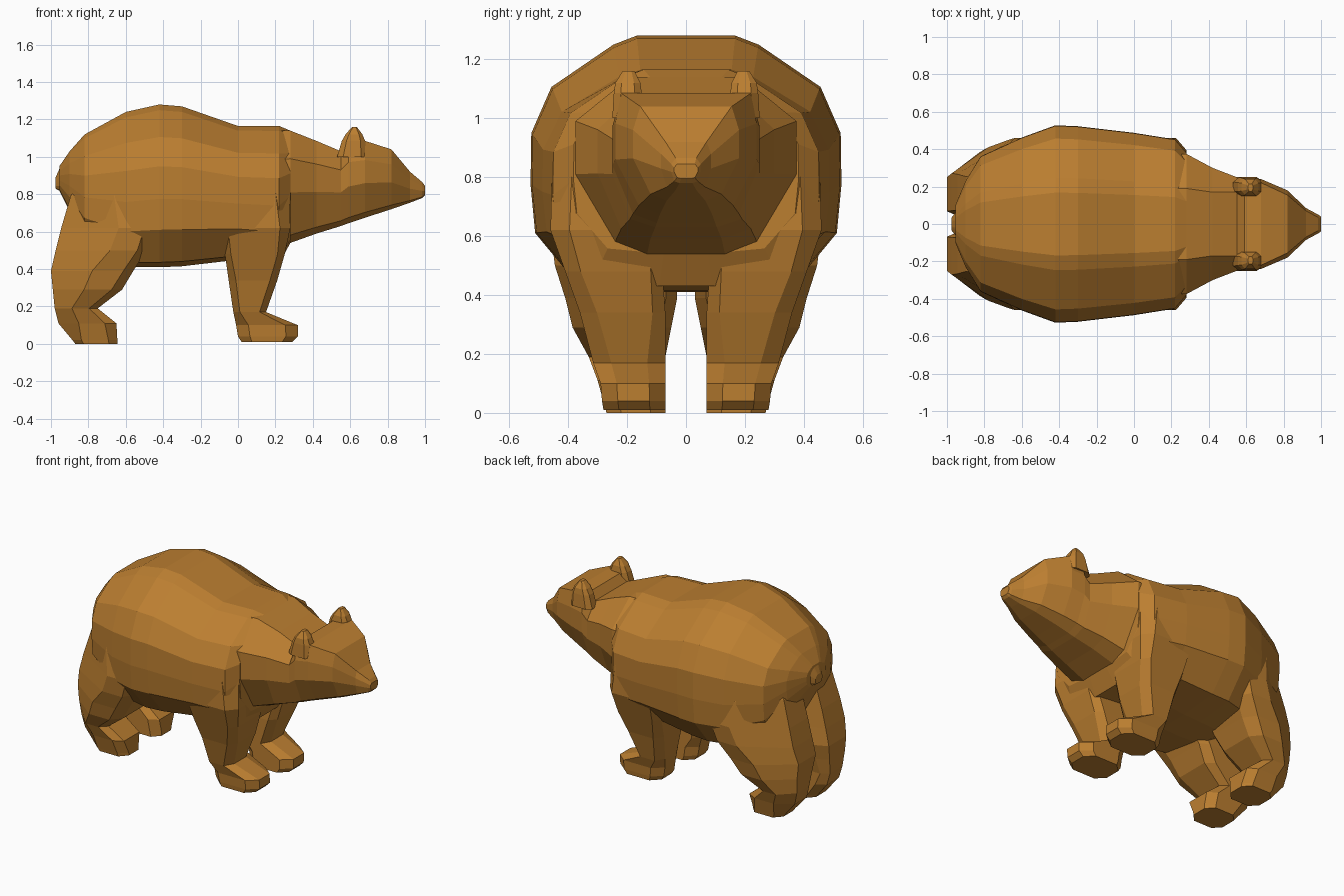
import bpy, bmesh

fur = bpy.data.materials.new("brown_fur")
fur.diffuse_color = (0.5, 0.21, 0.03, 1)


def loft(name, rings, mirror=False):
    """Skin closed rings of equal point count, cap both ends, flat shaded."""
    bm = bmesh.new()
    loops = [[bm.verts.new(p) for p in r] for r in rings]
    n = len(loops[0])
    for a, b in zip(loops, loops[1:]):
        for i in range(n):
            j = (i + 1) % n
            bm.faces.new((a[i], a[j], b[j], b[i]))
    bm.faces.new(loops[0])
    bm.faces.new(loops[-1])
    bmesh.ops.recalc_face_normals(bm, faces=bm.faces)
    me = bpy.data.meshes.new(name)
    bm.to_mesh(me)
    bm.free()
    me.materials.append(fur)
    ob = bpy.data.objects.new(name, me)
    bpy.context.collection.objects.link(ob)
    if mirror:
        m = ob.modifiers.new("other_side", 'MIRROR')
        m.use_axis = (False, True, False)
    return ob


def both_sides(x, half):
    """Close a half section (y, z) listed from top to bottom."""
    return ([(x, y, z) for y, z in half] +
            [(x, -y, z) for y, z in reversed(half)])


# Rounded barrel section: width and height fractions from top to bottom
BARREL = [(.32, 1), (.47, .965), (.87, .8), (1, .62), (1.005, .42), (.975, .23), (.7, .03), (.2, 0)]


def barrel(x, zb, zt, w):
    return both_sides(x, [(w * a, zb + (zt - zb) * b) for a, b in BARREL])


def head_ring(x, zb, zt, wb, wm, wt):
    h = zt - zb
    return both_sides(x, [(wt, zt), (wm, zt - .25 * h), (wm, zt - .55 * h),
                          (wb, zb + .07 * h), (wb * .55, zb)])


def limb_ring(z, x0, x1, y0, y1, back=.2, front=.2, inner=.25, outer=.25):
    """Horizontal rectangle with cut corners, each cut a fraction of the side.
    The inner side keeps small cuts at the back."""
    w, d = x1 - x0, y1 - y0
    return [(x0 + min(back, .2) * w, y0, z), (x1 - front * w, y0, z),
            (x1, y0 + inner * d, z), (x1, y1 - outer * d * (.5 if back > .3 else 1), z),
            (x1 - front * w, y1, z), (x0 + back * w, y1, z),
            (x0, y1 - outer * d, z), (x0, y0 + inner * d, z)]


# Body from rump to shoulders
loft("body", [barrel(*r) for r in [
    (-.955, .82, .95, .10),
    (-.90, .71, 1.03, .23),
    (-.82, .54, 1.12, .36),
    (-.60, .41, 1.24, .46),
    (-.42, .41, 1.28, .525),
    (-.30, .415, 1.27, .52),
    (.00, .45, 1.165, .485),
    (.22, .43, 1.165, .45),
    (.28, .54, 1.14, .38)]])

# Neck, head and muzzle
loft("head", [head_ring(*r) for r in [
    (.22, .53, 1.14, .27, .37, .19),
    (.28, .54, 1.14, .24, .375, .19),
    (.42, .59, 1.085, .22, .30, .17),
    (.55, .63, 1.03, .19, .25, .17),
    (.59, .645, 1.08, .18, .25, .22),
    (.68, .675, 1.085, .16, .24, .22),
    (.82, .72, 1.04, .12, .18, .155),
    (.92, .755, .92, .065, .085, .07),
    (.985, .78, .865, .04, .05, .035),
    (1.0, .795, .845, .03, .04, .03)]])

# Front legs with paws pointing forward, shoulders flush with the flanks
loft("front_leg", [limb_ring(*r) for r in [
    (.01, .02, .29, .07, .28),
    (.04, .00, .32, .07, .285),
    (.10, -.01, .32, .07, .29),
    (.17, -.025, .15, .07, .315),
    (.34, -.05, .21, .07, .36, .15, .15, .15, .2),
    (.48, -.07, .25, .08, .41, .1, .12, .12, .16),
    (.62, -.09, .28, .10, .46, .1, .15, .1, .18),
    (.80, -.09, .275, .12, .455, .1, .2, .1, .2),
    (.95, -.06, .255, .12, .42, .1, .2, .1, .2)]], mirror=True)

# Hind legs with heavy thighs, rounded towards the back outside
loft("hind_leg", [limb_ring(*r) for r in [
    (.00, -.87, -.645, .07, .27),
    (.02, -.885, -.645, .07, .275),
    (.11, -.96, -.65, .07, .30, .35, .2, .15, .3),
    (.19, -.98, -.75, .07, .33, .4, .2, .15, .35),
    (.29, -.99, -.62, .05, .385, .45, .15, .12, .4),
    (.39, -1.0, -.56, .03, .41, .5, .12, .1, .42),
    (.50, -.975, -.49, .03, .445, .6, .1, .1, .42),
    (.62, -.945, -.45, .03, .46, .62, .1, .1, .45),
    (.79, -.895, -.43, .03, .435, .5, .1, .1, .45),
    (.92, -.80, -.42, .10, .38, .45, .1, .1, .45)]], mirror=True)

# Ears
loft("ear", [limb_ring(*r) for r in [
    (1.00, .53, .69, .15, .25),
    (1.085, .555, .68, .15, .245),
    (1.12, .575, .665, .155, .24),
    (1.16, .61, .635, .175, .215)]], mirror=True)

# Stub tail
loft("tail", [barrel(*r) for r in [
    (-.975, .83, .89, .035),
    (-.94, .81, .97, .08),
    (-.84, .80, 1.06, .15)]])
